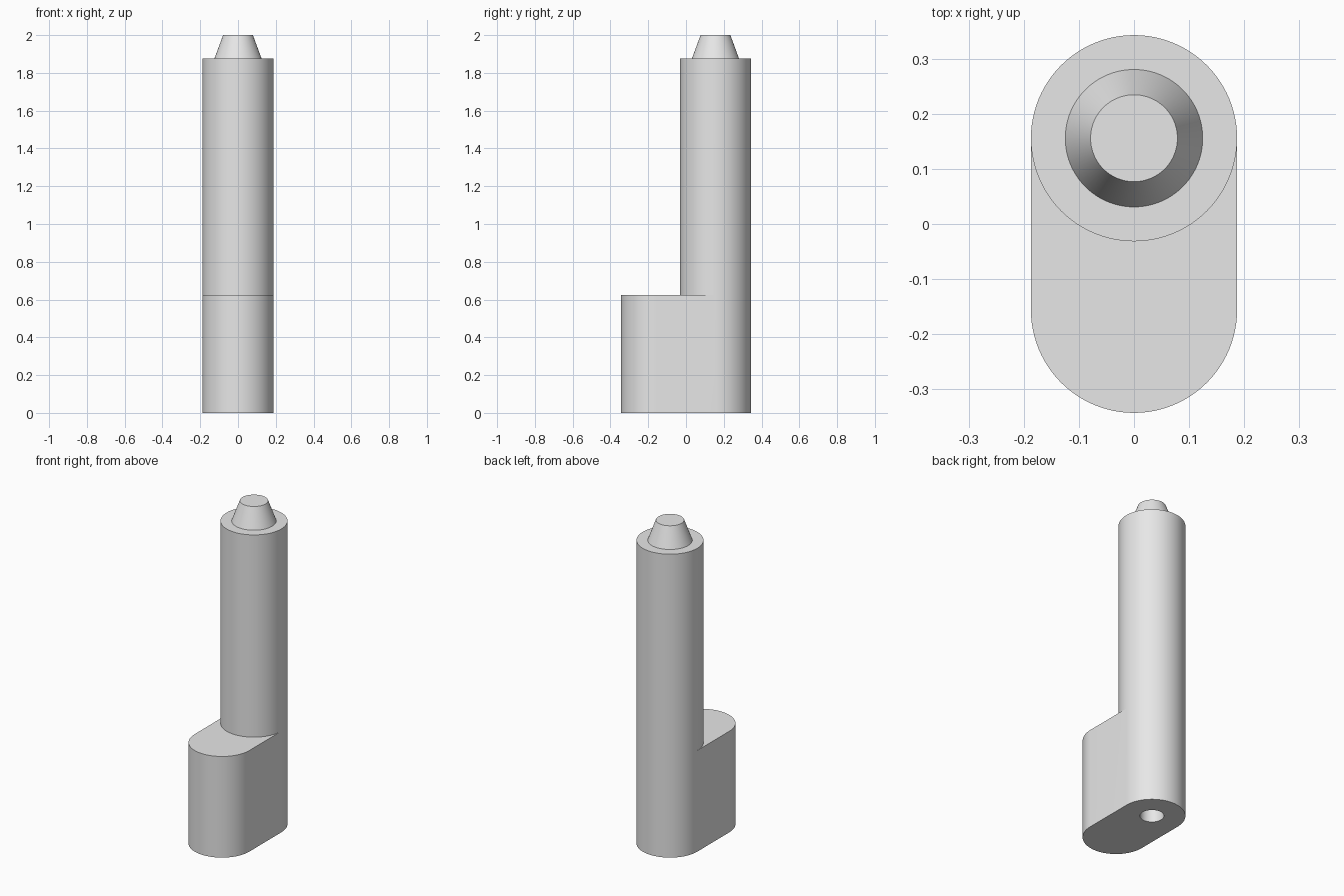
import bpy, bmesh, math

if "Cube" in bpy.data.objects:
    bpy.data.objects.remove(bpy.data.objects["Cube"])

R = 0.1875           # post and foot radius
OFF = 0.156          # distance of both arc centres from the middle
FOOT_H, POST_H, TOP_H = 0.625, 1.875, 2.0
TIP_R1, TIP_R2 = 0.125, 0.079
HOLE_R, HOLE_D = 0.067, 0.3
N = 96               # sides of the round parts, even
H = N // 2

grey = bpy.data.materials.new("grey")
grey.diffuse_color = (0.8, 0.8, 0.8, 1)
grey.use_nodes = True
grey.node_tree.nodes["Principled BSDF"].inputs["Base Color"].default_value = grey.diffuse_color

bm = bmesh.new()


def ring(r, z, y=OFF, count=N):
    """Points counter-clockwise from +x; the first half is the back arc."""
    return [bm.verts.new((r * math.cos(math.tau * i / N),
                          y + r * math.sin(math.tau * i / N), z))
            for i in count] if not isinstance(count, int) else ring(r, z, y, range(count))


def band(a, b, idx=range(N)):
    """Quads between two rings."""
    for i in idx:
        j = (i + 1) % len(a)
        bm.faces.new((a[i], a[j], b[j], b[i]))


# Post: full circle at the ground, foot top and shoulder
low, mid, top = ring(R, 0), ring(R, FOOT_H), ring(R, POST_H)
band(low, mid, range(H))
band(mid, top)

# Foot: front arc and straight sides joined to the post
front = range(H, N + 1)
foot_low, foot_mid = ring(R, 0, -OFF, front), ring(R, FOOT_H, -OFF, front)
post_low = [low[i % N] for i in front]
post_mid = [mid[i % N] for i in front]
band(foot_low, foot_mid, range(H))
bm.faces.new((post_low[0], foot_low[0], foot_mid[0], post_mid[0]))
bm.faces.new((foot_low[-1], post_low[-1], post_mid[-1], foot_mid[-1]))
bm.faces.new(foot_mid + post_mid[::-1])
bm.faces.new(post_low + foot_low[::-1])

# Shoulder, tapered tip and its flat end
tip_a, tip_b = ring(TIP_R1, POST_H), ring(TIP_R2, TOP_H)
band(top, tip_a)
band(tip_a, tip_b)
bm.faces.new(tip_b)

# Underside with a blind socket on the post axis
hole_a, hole_b = ring(HOLE_R, 0), ring(HOLE_R, HOLE_D)
band(hole_a, low)
band(hole_b, hole_a)
bm.faces.new(hole_b[::-1])

bmesh.ops.recalc_face_normals(bm, faces=bm.faces)
mesh = bpy.data.meshes.new("post_with_foot")
bm.to_mesh(mesh)
bm.free()
mesh.materials.append(grey)
obj = bpy.data.objects.new("post_with_foot", mesh)
bpy.context.collection.objects.link(obj)
bpy.context.view_layer.objects.active = obj
obj.select_set(True)
bpy.ops.object.shade_smooth_by_angle(angle=math.radians(30))
